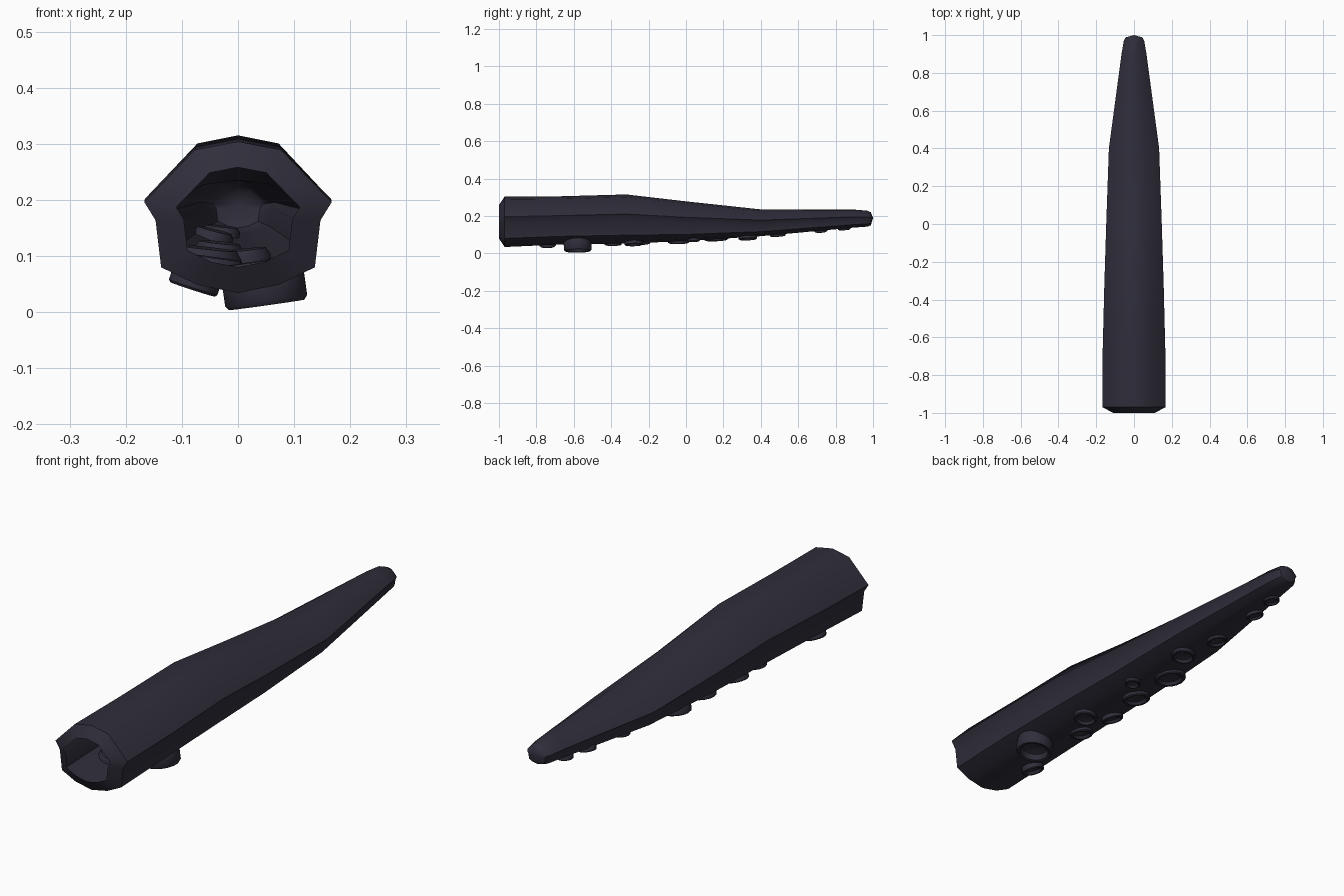
import bpy, bmesh, math
from mathutils import Vector
from mathutils.bvhtree import BVHTree

if "Cube" in bpy.data.objects:
    bpy.data.objects.remove(bpy.data.objects["Cube"])

skin = bpy.data.materials.new("dark slate violet")
skin.diffuse_color = (0.029, 0.027, 0.043, 1)
skin.use_nodes = True
skin.node_tree.nodes["Principled BSDF"].inputs["Base Color"].default_value = skin.diffuse_color


def finish(bm, name, angle):
    bmesh.ops.recalc_face_normals(bm, faces=bm.faces)
    mesh = bpy.data.meshes.new(name)
    bm.to_mesh(mesh)
    ob = bpy.data.objects.new(name, mesh)
    bpy.context.collection.objects.link(ob)
    mesh.materials.append(skin)
    bpy.ops.object.select_all(action='DESELECT')
    ob.select_set(True)
    bpy.context.view_layer.objects.active = ob
    bpy.ops.object.shade_smooth_by_angle(angle=math.radians(angle))
    return ob


def bridge(bm, a, b):
    n = len(a)
    for i in range(n):
        bm.faces.new((a[i], a[(i + 1) % n], b[(i + 1) % n], b[i]))


# Half cross-section: x over half width, height fraction; mirrored to 12 sides
half = [(0, 1), (.46, .945), (1, .6), (.88, .48), (.82, .17), (.44, .055), (0, 0)]
section = half + [(-u, v) for u, v in half[-2:0:-1]]

# Stations along the arm: y, half width, top z, bottom z
stations = [(-1.0, .11, .258, .08), (-.97, .167, .304, .034), (-.68, .166, .305, .047),
            (-.32, .157, .315, .053), (0, .147, .278, .065), (.4, .133, .235, .092),
            (.9, .066, .234, .138), (.97, .054, .228, .143), (.988, .044, .22, .15)]

# Hollow arm, open at the front with a turned-in lip
bm = bmesh.new()
rings = [[bm.verts.new((u * w, y, bot + v * (top - bot))) for u, v in section]
         for y, w, top, bot in stations]
for a, b in zip(rings, rings[1:]):
    bridge(bm, a, b)
tip = bm.verts.new((0, 1, .19))
for i in range(len(section)):
    bm.faces.new((rings[-1][i], rings[-1][(i + 1) % len(section)], tip))
bm.normal_update()
tree = BVHTree.FromBMesh(bm)
finish(bm, "tentacle_arm", 45)
bm.free()

# Suckers: x, y, radius, how far they stand out
suckers = [(.045, -.58, .075, .045), (-.075, -.74, .046, .02), (-.045, -.39, .047, .016),
           (.025, -.28, .049, .016), (-.075, -.23, .045, .016), (-.045, -.04, .057, .016),
           (.04, .04, .031, .012), (-.06, .16, .064, .015), (.01, .33, .049, .015),
           (-.035, .49, .042, .013), (-.045, .72, .036, .013), (-.03, .845, .033, .012)]
# Cup profile: radius factor, depth as a fraction of the total height
cup = [(.85, 0), (1, .3), (1, .9), (.92, 1), (.78, .97), (.66, .7), (.35, .6)]
SIDES = 16
for k, (x, y, r, out) in enumerate(suckers):
    hit, normal, _, _ = tree.ray_cast(Vector((x, y, -1)), Vector((0, 0, 1)))
    if normal.z > 0:
        normal = -normal
    normal = (normal * .7 + Vector((0, 0, -.3))).normalized()
    rot = Vector((0, 0, 1)).rotation_difference(normal)
    height = out + .45 * r
    bm = bmesh.new()
    loops = []
    for f, d in cup:
        loop = []
        for i in range(SIDES):
            a = 2 * math.pi * i / SIDES
            p = Vector((f * r * math.cos(a), f * r * math.sin(a), d * height - height + out))
            loop.append(bm.verts.new(hit + rot @ p))
        loops.append(loop)
    for a, b in zip(loops, loops[1:]):
        bridge(bm, a, b)
    bm.faces.new(loops[0])
    bm.faces.new(loops[-1])
    finish(bm, f"sucker_{k + 1}", 40)
    bm.free()
